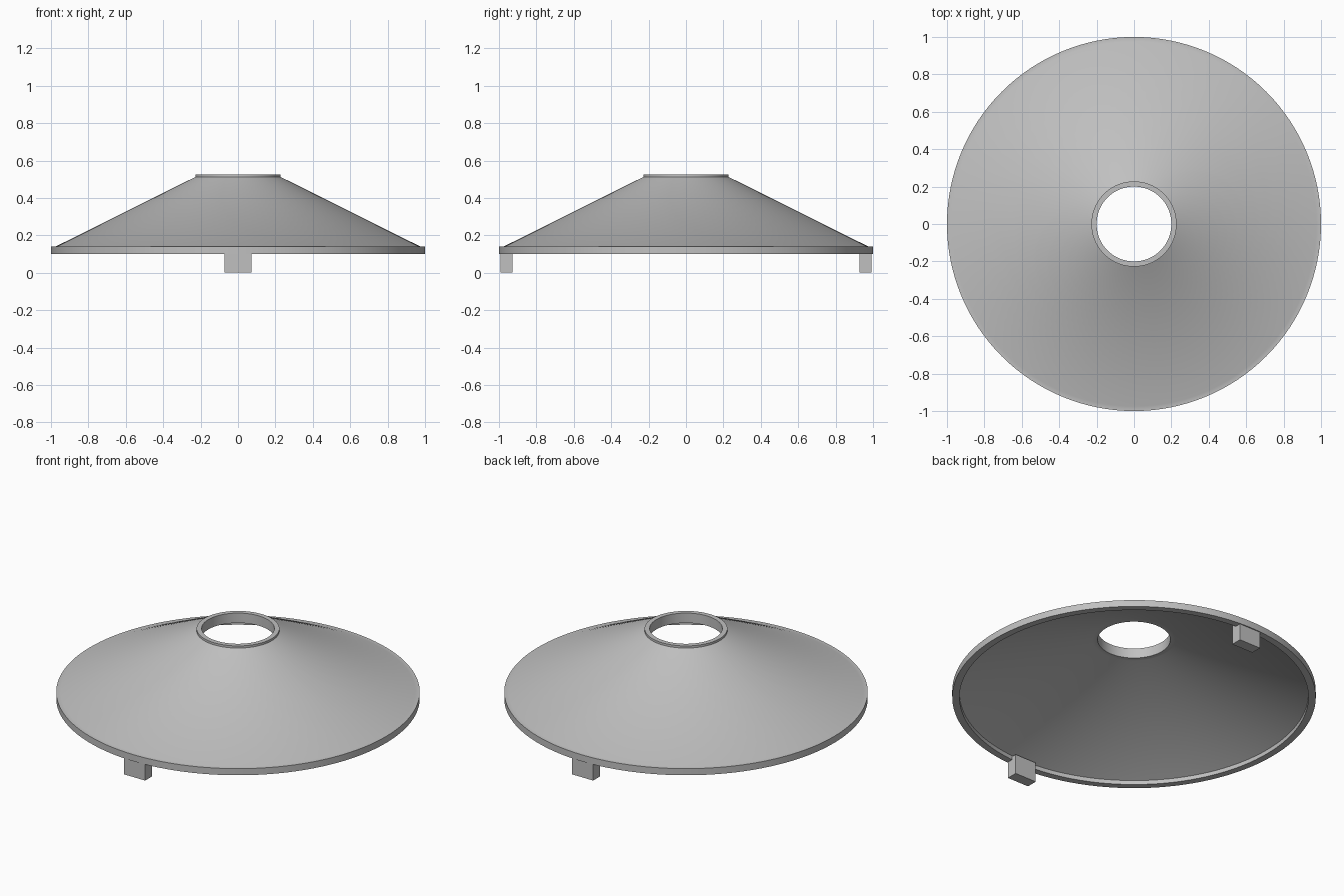
import bpy
import bmesh
import math
from mathutils import Matrix

cube = bpy.data.objects.get("Cube")
if cube:
    bpy.data.objects.remove(cube, do_unlink=True)

SEGMENTS = 128

grey = bpy.data.materials.new("plain grey")
grey.use_nodes = True
colour = (0.53, 0.53, 0.53, 1)
grey.diffuse_color = colour
grey.node_tree.nodes["Principled BSDF"].inputs["Base Color"].default_value = colour


def add_object(name, bm):
    bmesh.ops.recalc_face_normals(bm, faces=bm.faces)
    mesh = bpy.data.meshes.new(name)
    bm.to_mesh(mesh)
    bm.free()
    mesh.materials.append(grey)
    obj = bpy.data.objects.new(name, mesh)
    bpy.context.collection.objects.link(obj)
    return obj


def lathe(name, profile):
    """Spin a closed (radius, height) profile around z."""
    bm = bmesh.new()
    verts = [bm.verts.new((r, 0, z)) for r, z in profile]
    edges = [bm.edges.new((verts[i - 1], verts[i])) for i in range(len(verts))]
    bmesh.ops.spin(bm, geom=verts + edges, cent=(0, 0, 0), axis=(0, 0, 1),
                   angle=math.tau, steps=SEGMENTS, use_merge=True)
    bmesh.ops.remove_doubles(bm, verts=bm.verts, dist=0.0001)
    return add_object(name, bm)


# Hollow conical shade with a vertical rim and a short collar round the hole
shade = lathe("conical_shade", [
    (1.0, 0.10), (1.0, 0.14), (0.975, 0.14),
    (0.228, 0.512), (0.228, 0.525), (0.2, 0.525),
    (0.2, 0.465), (0.228, 0.465), (0.96, 0.125), (0.96, 0.10),
])
bpy.ops.object.select_all(action="DESELECT")
shade.select_set(True)
bpy.context.view_layer.objects.active = shade
bpy.ops.object.shade_smooth_by_angle(angle=math.radians(30))

# Square feet under the rim, front and back
for name, side in (("front_foot", -1), ("back_foot", 1)):
    bm = bmesh.new()
    bmesh.ops.create_cube(bm, size=1, matrix=Matrix.Translation((0, side * 0.96, 0.06))
                          @ Matrix.Diagonal((0.144, 0.066, 0.12, 1)))
    add_object(name, bm)
